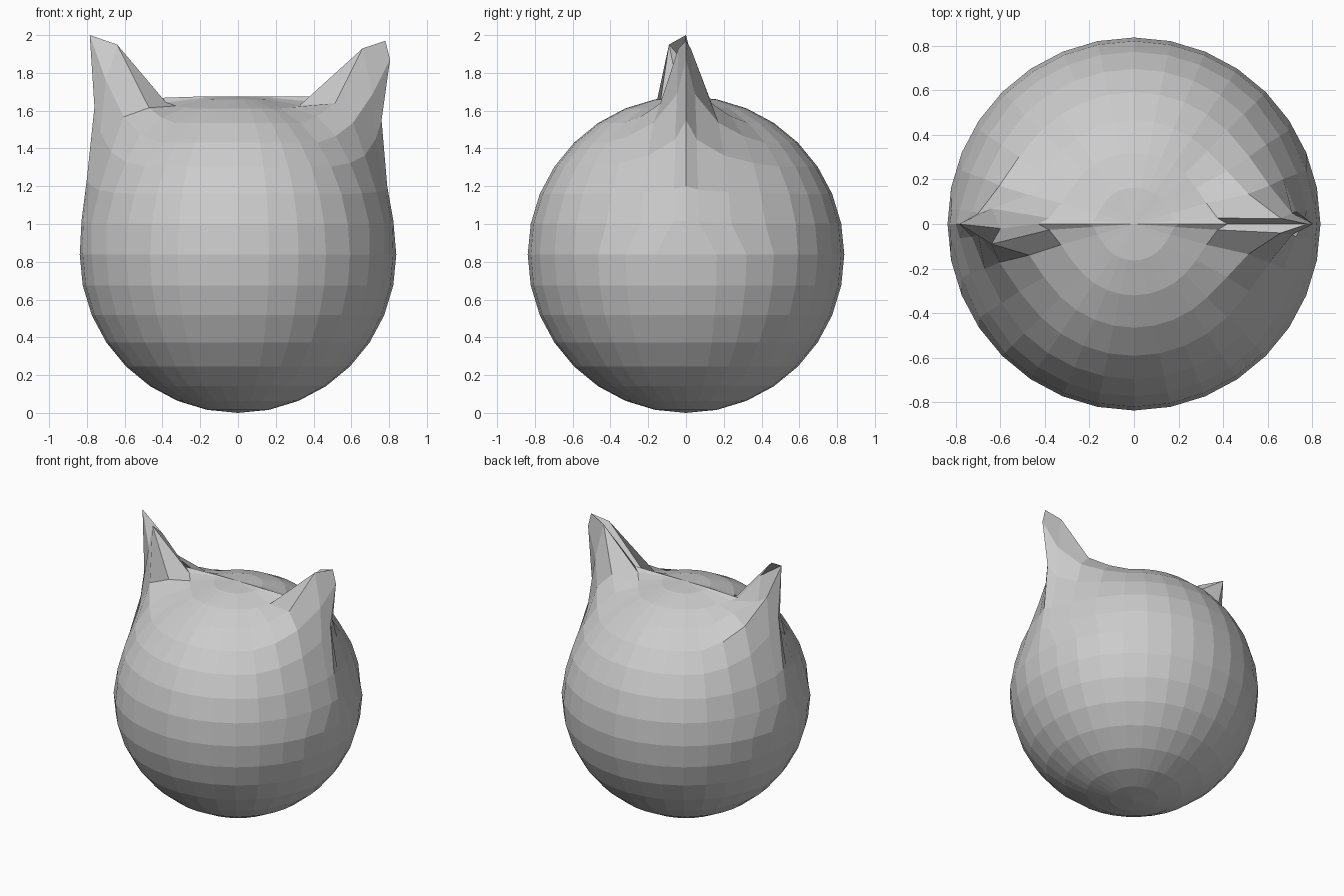
import bpy
import bmesh
from math import atan2, asin, degrees
from mathutils import Vector

RADIUS = 0.838
STEP = 11.25  # degrees between rings and between meridians

cube = bpy.data.objects.get("Cube")
if cube:
    bpy.data.objects.remove(cube)

grey = bpy.data.materials.new("plain grey")
grey.use_nodes = True
colour = (0.6, 0.6, 0.6, 1)
grey.diffuse_color = colour
grey.node_tree.nodes["Principled BSDF"].inputs["Base Color"].default_value = colour

# Ear ridges: ring above the equator -> where the side meridian is pulled to
LEFT_RIDGE = {1: (0.822, 0, 1.02), 2: (0.79, 0, 1.2), 3: (0.76, 0, 1.55),
              4: (0.805, 0, 1.87), 5: (0.78, 0, 1.97), 6: (0.42, 0, 1.675),
              7: (0.2, 0, 1.675)}
RIGHT_RIDGE = {1: (-0.828, 0, 1.02), 2: (-0.8, 0, 1.24), 3: (-0.76, 0, 1.62),
               4: (-0.785, 0, 2.0), 5: (-0.6, -0.02, 1.87), 6: (-0.43, 0, 1.667),
               7: (-0.2, 0, 1.675)}
# Corners beside the ridge: (ring, meridian offset towards the back)
LEFT_CORNERS = {(5, 1): (0.66, 0.025, 1.93), (5, -1): (0.66, -0.04, 1.93)}
RIGHT_CORNERS = {(5, -1): (-0.64, -0.09, 1.95), (5, 1): (-0.64, 0.07, 1.72)}
FALLOFF = {0: 1.0, 1: 0.58, 2: 0.24, 3: 0.08}

# Round body
bm = bmesh.new()
bmesh.ops.create_uvsphere(bm, u_segments=32, v_segments=16, radius=RADIUS)
bmesh.ops.translate(bm, verts=bm.verts, vec=(0, 0, RADIUS))


def pull_ear(side, ridge, corners):
    """Pull the sphere's side meridian into an ear, fading around it."""
    for v in bm.verts:
        ring = round(degrees(asin(max(-1, min(1, v.co.z / RADIUS - 1)))) / STEP)
        offset = round(degrees(atan2(v.co.y, v.co.x * side)) / STEP)
        if ring not in ridge or abs(offset) not in FALLOFF:
            continue
        if (ring, offset) in corners:
            targets[v] = Vector(corners[ring, offset])
        else:
            targets[v] = v.co.lerp(Vector(ridge[ring]), FALLOFF[abs(offset)])


# Ears
targets = {}
pull_ear(1, LEFT_RIDGE, LEFT_CORNERS)
pull_ear(-1, RIGHT_RIDGE, RIGHT_CORNERS)
for vert, place in targets.items():
    vert.co = place

mesh = bpy.data.meshes.new("eared_body")
bm.to_mesh(mesh)
bm.free()
mesh.materials.append(grey)
body = bpy.data.objects.new("eared_body", mesh)
bpy.context.collection.objects.link(body)
